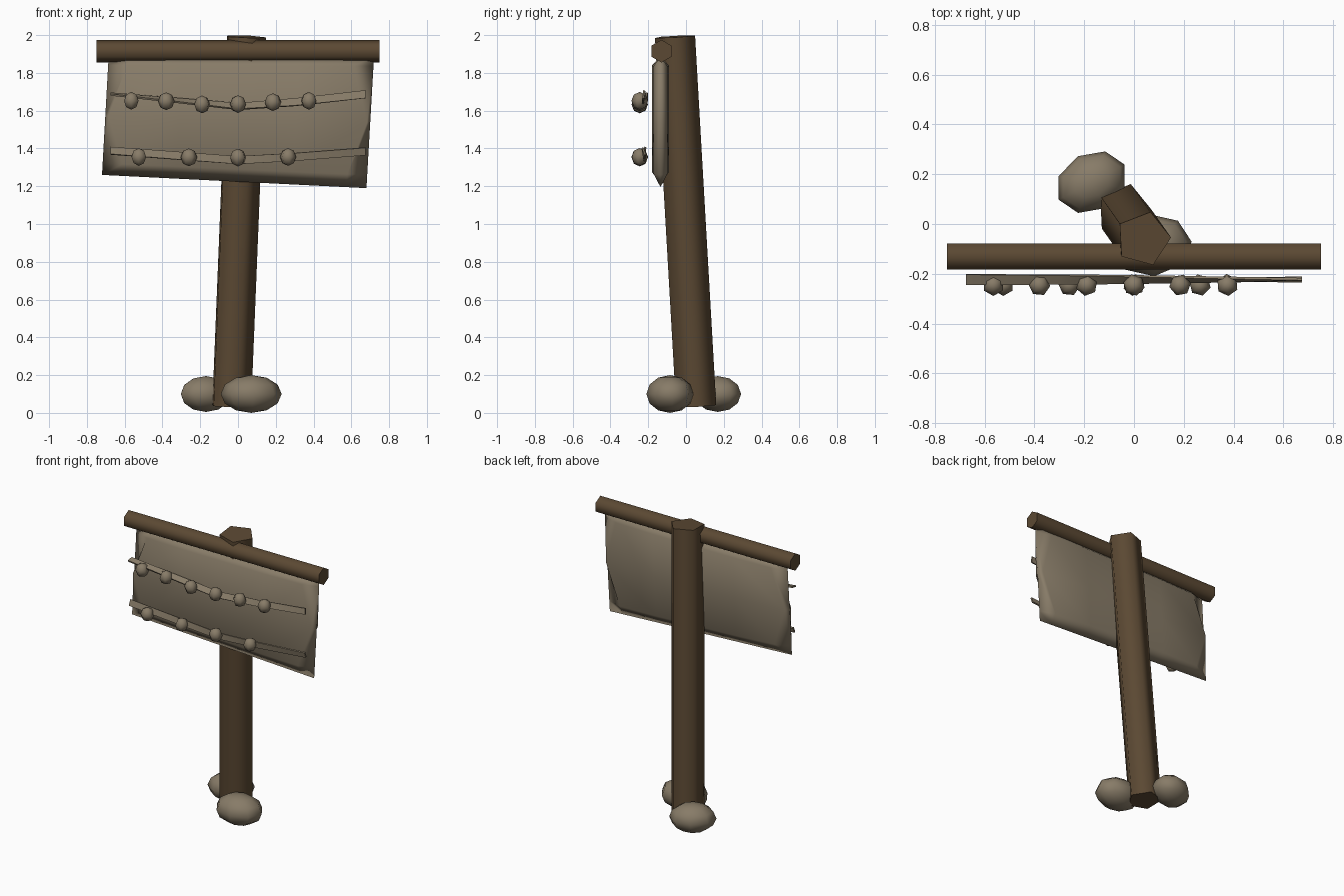
import bpy, bmesh, math
from mathutils import Vector, Matrix

cube = bpy.data.objects.get("Cube")
if cube:
    bpy.data.objects.remove(cube, do_unlink=True)


def material(name, rgb):
    m = bpy.data.materials.new(name)
    m.use_nodes = True
    m.diffuse_color = (*rgb, 1)
    m.node_tree.nodes["Principled BSDF"].inputs["Base Color"].default_value = (*rgb, 1)
    return m


wood = material("dark wood", (0.105, 0.066, 0.033))
pale = material("weathered canvas and stone", (0.245, 0.2, 0.138))


def finish(name, bm, mat, angle=180):
    bmesh.ops.recalc_face_normals(bm, faces=bm.faces)
    mesh = bpy.data.meshes.new(name)
    bm.to_mesh(mesh)
    bm.free()
    mesh.materials.append(mat)
    ob = bpy.data.objects.new(name, mesh)
    bpy.context.collection.objects.link(ob)
    bpy.ops.object.select_all(action="DESELECT")
    ob.select_set(True)
    bpy.context.view_layer.objects.active = ob
    bpy.ops.object.shade_smooth_by_angle(angle=math.radians(angle))
    return ob


def timber(name, start, end, radius, sides, spin):
    """Prism between two points, with square-cut ends."""
    start, end = Vector(start), Vector(end)
    axis = end - start
    turn = Vector((0, 0, 1)).rotation_difference(axis).to_matrix().to_4x4()
    place = Matrix.Translation((start + end) / 2) @ turn @ Matrix.Rotation(math.radians(spin), 4, "Z")
    bm = bmesh.new()
    bmesh.ops.create_cone(bm, cap_ends=True, segments=sides, radius1=radius,
                          radius2=radius, depth=axis.length, matrix=place)
    return finish(name, bm, wood, 75)


def pebble(name, centre, size, segments, rings, spin=0):
    """Faceted, smoothly shaded ellipsoid."""
    bm = bmesh.new()
    place = (Matrix.Translation(centre) @ Matrix.Rotation(math.radians(spin), 4, "Z")
             @ Matrix.Diagonal((*size, 1)))
    bmesh.ops.create_uvsphere(bm, u_segments=segments, v_segments=rings, radius=1, matrix=place)
    return finish(name, bm, pale)


# Leaning post and crossbeam
timber("post", (-0.042, 0.052, 0.036), (0.037, -0.06, 1.992), 0.112, 5, -87)
timber("crossbeam", (-0.75, -0.13, 1.915), (0.75, -0.13, 1.915), 0.06, 6, 90)

# Stones at the foot
pebble("front_stone", (0.07, -0.085, 0.1), (0.162, 0.125, 0.1), 8, 6, 5)
pebble("back_stone", (-0.17, 0.168, 0.1), (0.15, 0.118, 0.095), 8, 6, 28)


# Hanging canvas: two bulging skins sharing a thin border
def canvas():
    us = [0, 0.075, 0.28, 0.5, 0.72, 0.925, 1]
    vs = [0, 0.1, 0.5, 0.93, 1]
    corners = [Vector(p) for p in ((-0.72, 1.26), (0.68, 1.19), (-0.685, 1.885), (0.72, 1.885))]
    bm = bmesh.new()

    def skin(side, rim):
        rows = []
        for j, v in enumerate(vs):
            row = []
            for i, u in enumerate(us):
                border = i in (0, len(us) - 1) or j in (0, len(vs) - 1)
                if border and (i, j) in rim:
                    row.append(rim[i, j])
                    continue
                # The side folds reach out to the edge at mid height
                if j == 2 and i in (1, len(us) - 2):
                    u = 0.012 if i == 1 else 0.988
                p = corners[0].lerp(corners[1], u).lerp(corners[2].lerp(corners[3], u), v)
                depth = 0 if border else (0.036 if i in (1, len(us) - 2) else 0.046)
                vert = bm.verts.new((p.x, -0.135 + side * depth, p.y))
                if border:
                    rim[i, j] = vert
                row.append(vert)
            rows.append(row)
        for a, b in zip(rows, rows[1:]):
            for k in range(len(us) - 1):
                bm.faces.new((a[k], a[k + 1], b[k + 1], b[k]))

    rim = {}
    skin(-1, rim)
    skin(1, rim)
    finish("canvas", bm, pale)


canvas()


# Sagging cords: flat straps that may twist along their length
def cord(name, path, twist_start, twist_end):
    bm = bmesh.new()
    rings = []
    for k, (x, z) in enumerate(path):
        a = math.radians(twist_start + (twist_end - twist_start) * k / (len(path) - 1))
        ring = []
        for w, t in ((1, 1), (1, -1), (-1, -1), (-1, 1)):
            w, t = w * 0.021, t * 0.005
            dy = w * math.cos(a) - t * math.sin(a)
            dz = w * math.sin(a) + t * math.cos(a)
            ring.append(bm.verts.new((x, -0.223 + dy, z + dz)))
        rings.append(ring)
    for r, s in zip(rings, rings[1:]):
        for k in range(4):
            bm.faces.new((r[k], r[(k + 1) % 4], s[(k + 1) % 4], s[k]))
    bm.faces.new(rings[0])
    bm.faces.new(rings[-1])
    finish(name, bm, pale, 40)


cord("upper_cord", [(-0.675, 1.688), (-0.3, 1.652), (0, 1.622), (0.3, 1.645), (0.675, 1.687)], 10, 85)
cord("lower_cord", [(-0.675, 1.388), (-0.3, 1.36), (0, 1.338), (0.3, 1.355), (0.675, 1.385)], 65, 110)

# Beads strung on the cords
upper = [(-0.565, 1.652), (-0.38, 1.65), (-0.19, 1.633), (0, 1.635), (0.185, 1.645), (0.375, 1.652)]
lower = [(-0.525, 1.355), (-0.26, 1.353), (0, 1.352), (0.265, 1.355)]
for row, beads in (("upper", upper), ("lower", lower)):
    for n, (x, z) in enumerate(beads):
        pebble(f"{row}_bead_{n + 1}", (x, -0.245, z), (0.044, 0.044, 0.047), 6, 4, 25 * n)
